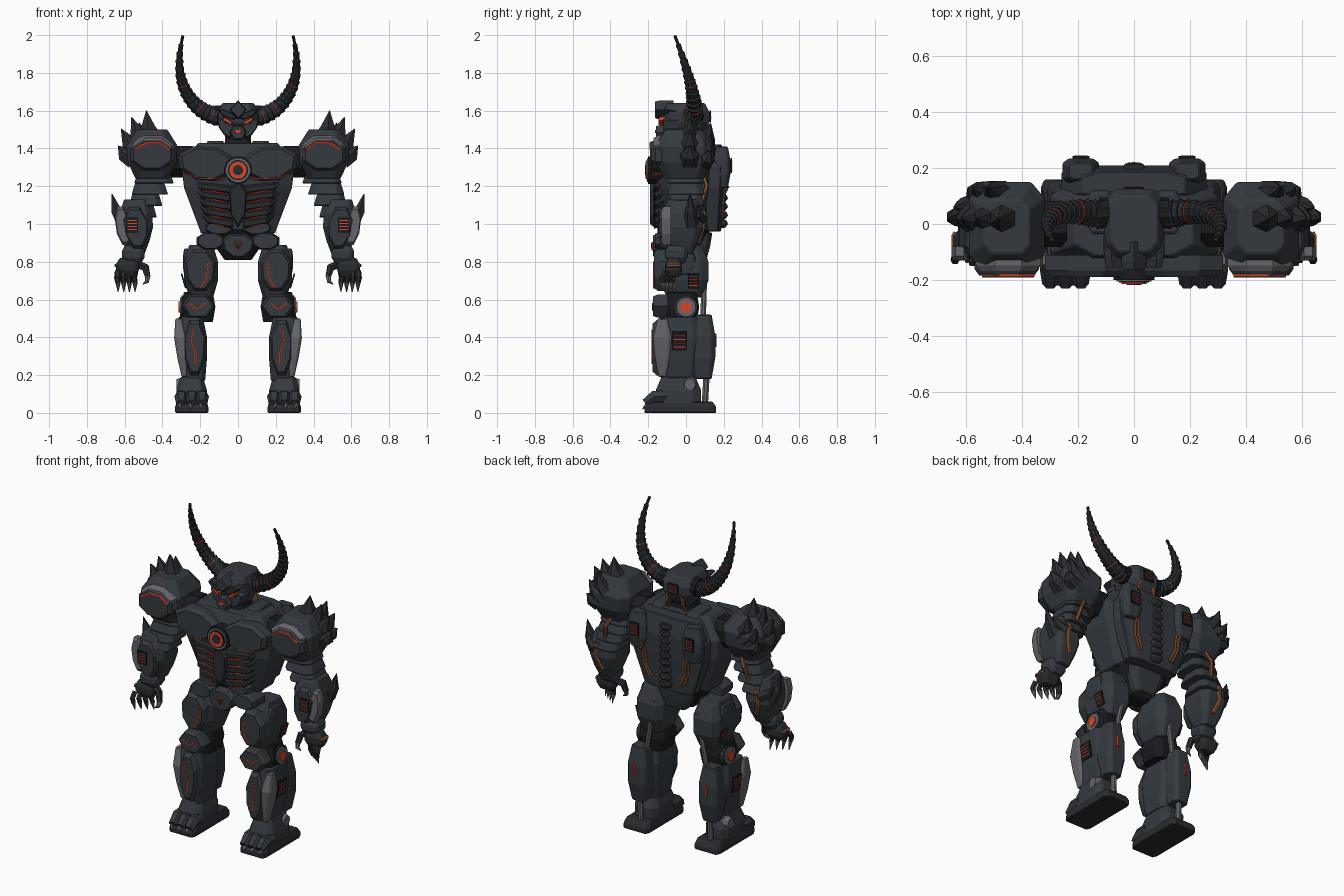
import bpy, bmesh, math
from mathutils import Vector
from mathutils.bvhtree import BVHTree

if "Cube" in bpy.data.objects:
    bpy.data.objects.remove(bpy.data.objects["Cube"], do_unlink=True)

def material(name, *rgb):
    m = bpy.data.materials.new(name)
    m.use_nodes = True
    m.diffuse_color = (*rgb, 1)
    m.node_tree.nodes["Principled BSDF"].inputs["Base Color"].default_value = (*rgb, 1)
    return m

SLATE = material("slate armour", .035, .042, .05)
DARK = material("dark horn", .022, .025, .03)
BLACK = material("black joint", .01, .011, .013)
GREY = material("grey steel", .13, .13, .145)
GLOW = material("ember glow", .7, .06, .02)
COPPER = material("copper hose", .23, .08, .03)
SOLIDS = []
# Section scales from bottom to top, used by block
BARREL, CHEST, RISING, FALLING = (.7, 1, 1, .7), (.65, .8, .95, 1, .7), (.6, 1, .9), (1, .7)

# Skin over a row of loops; parts off the centre line are mirrored
def rings(name, loops, mat):
    bm = bmesh.new()
    rows = [[bm.verts.new(p) for p in loop] for loop in loops]
    bm.faces.new(rows[0])
    bm.faces.new(rows[-1])
    for low, high in zip(rows, rows[1:]):
        for i in range(len(low)):
            bm.faces.new((low[i - 1], low[i], high[i], high[i - 1]))
    bmesh.ops.recalc_face_normals(bm, faces=bm.faces)
    SOLIDS.append(BVHTree.FromBMesh(bm))
    off_centre = sum(v.co.x for v in bm.verts) / len(bm.verts) > .001
    data = bpy.data.meshes.new(name)
    bm.to_mesh(data)
    bm.free()
    data.materials.append(mat)
    part = bpy.data.objects.new(name, data)
    bpy.context.collection.objects.link(part)
    if off_centre:
        part.modifiers.new("mirror", "MIRROR").use_mirror_merge = False
    return part

# Stack of chamfered sections with evenly spaced heights
def block(name, centre, half, mat=SLATE, shape=BARREL, corner=.65, lean=0):
    c = corner
    octagon = [(1, -c), (1, c), (c, 1), (-c, 1), (-1, c), (-1, -c), (-c, -1), (c, -1)]
    (x, y, z), (w, d, h) = centre, half
    loops = []
    for i, s in enumerate(shape):
        up = 2 * i / (len(shape) - 1) - 1
        loops.append([(x + lean * up + w * a * s, y + d * b * s, z + h * up) for a, b in octagon])
    bevel = rings(name, loops, mat).modifiers.new("bevel", "BEVEL")
    bevel.width, bevel.segments = .005, 1

# Raised polygon plate facing the front
def plate(name, x, z, w, h, front, mat=SLATE, sides=8, turn=.5, flare=0, tilt=0, depth=.08, lean=0):
    def loop(y, scale):
        angles = [math.tau * (i + turn) / sides - math.pi / 2 for i in range(sides)]
        uv = [(math.cos(a) * scale, math.sin(a) * scale) for a in angles]
        return [(x + w * u * (1 + flare * v) + lean * v, y, z + h * v + tilt * u) for u, v in uv]
    rings(name, [loop(front + depth, 1), loop(front + depth * .3, 1), loop(front, .85)], mat)

# Round or tapering bar along a path
def sweep(name, pts, radii, mat=SLATE, sides=6):
    pts = [Vector(p) for p in pts]
    radii = radii if isinstance(radii, list) else [radii] * len(pts)
    span = pts[-1] - pts[0]
    least = min(range(3), key=lambda axis: abs(span[axis]))
    ref = Vector([float(axis == least) for axis in range(3)])
    loops = []
    for i, (p, r) in enumerate(zip(pts, radii)):
        along = pts[min(i + 1, len(pts) - 1)] - pts[max(i - 1, 0)]
        u = along.cross(ref).normalized()
        v = along.cross(u).normalized()
        angles = [math.tau * (s + .5) / sides for s in range(sides)]
        loops.append([p + (u * math.cos(a) + v * math.sin(a)) * r for a in angles])
    rings(name, loops, mat)

def spike(name, base, tip, r, mat=DARK):
    middle = Vector(base).lerp(Vector(tip), .5) + Vector((.01, 0, -.01))
    sweep(name, [base, middle, tip], [r, r * .7, .002], mat)

# Point and normal of the surface already built
def project(a, b, view):
    origin, ray = {"front": ((a, -2, b), (0, 1, 0)), "back": ((a, 2, b), (0, -1, 0)),
                   "side": ((2, a, b), (-1, 0, 0))}[view]
    hits = [tree.ray_cast(Vector(origin), Vector(ray)) for tree in SOLIDS]
    return min([h for h in hits if h[0]], key=lambda h: h[3])

# Line laid on the surface
def seam(name, pts, view="front", mat=GLOW, r=.005):
    spots = [Vector(s).lerp(Vector(e), i / 5) for s, e in zip(pts, pts[1:]) for i in range(5)] + [Vector(pts[-1])]
    sweep(name, [project(s.x, s.y, view)[0] for s in spots], r, mat)

# Black grille with glowing slats, facing along the surface normal
def vent(name, a, b, view, w=.03, h=.04):
    spot, normal = project(a, b, view)[:2]
    u = normal.cross(Vector((0, 0, 1))).normalized()
    v = u.cross(normal)
    for part, lift, up, wide, high, mat in [("_frame", .008, 0, w, h, BLACK)] + [
            ("_slat", .01, row * h, w * .8, h * .05, GLOW) for row in (-.6, -.2, .2, .6)]:
        square = [u * wide + v * high, u * wide - v * high, -u * wide - v * high, v * high - u * wide]
        rings(name + part, [[spot + normal * d + v * up + c for c in square] for d in (0, lift)], mat)

# Torso
block("torso", (0, 0, 1.19), (.3, .16, .24), shape=CHEST)
block("neck", (0, 0, 1.43), (.08, .09, .05), BLACK, FALLING)
block("collar", (.12, .04, 1.41), (.06, .1, .03), shape=FALLING)
plate("chest_plate", .17, 1.32, .155, .095, -.19, flare=.1, tilt=.01)
seam("chest_seam", [(.07, 1.24), (.2, 1.24), (.28, 1.27)])
for i in range(5):
    z, x = 1.19 - .045 * i, .25 - .015 * i
    sweep("rib", [(.03, -.15, z - .01), (x * .75, -.145, z + .01), (x, -.09, z + .045)], [.025, .024, .012], DARK)
    sweep("rib_glow", [(.05, -.166, z - .032), (x * .4, -.164, z - .024), (x * .8, -.145, z - .005)], .004, GLOW)
plate("belly_plate", .1, .98, .08, .04, -.15)
plate("sternum", 0, 1.11, .05, .13, -.19, DARK, 6, turn=0, flare=.2)
for r, front, mat in ((.075, .2, BLACK), (.064, .206, GREY), (.054, .21, BLACK), (.046, .214, GLOW), (.027, .218, DARK)):
    sweep("chest_reactor", [(0, -.14, 1.285), (0, -front, 1.285)], r, mat, 16)

# Back
block("back_pack", (0, .14, 1.19), (.26, .07, .23), shape=CHEST)
block("back_pod", (.19, .19, 1.3), (.065, .045, .11))
vent("back_vent", .19, 1.31, "back")
for i in range(9):
    z = 1 + .045 * i
    block("vertebra", (0, .19, z), (.04, .03, .02), DARK, RISING)
    block("vertebra_glow", (0, .21, z), (.008, .012, .006), GLOW)
for x in (.1, .12):
    seam("back_hose", [(x + .04, 1.2), (x + .035, 1.1), (x, 1.02)], "back", COPPER, .009)

# Head
block("head", (0, 0, 1.54), (.105, .125, .1), shape=(.5, .8, 1, 1, .8))
plate("cheek", .06, 1.51, .05, .05, -.12, flare=.3, tilt=.02)
plate("muzzle", 0, 1.485, .045, .045, -.16, sides=6)
plate("mouth", 0, 1.49, .025, .01, -.165, GLOW, 6, depth=.01)
plate("eye", .055, 1.545, .035, .014, -.145, GLOW, 4, tilt=.02)
plate("brow", .055, 1.58, .05, .02, -.155, DARK, 6, tilt=.02, depth=.1)
plate("crown", 0, 1.605, .045, .05, -.165, sides=4, turn=0, depth=.1)
sweep("ear_joint", [(.06, .04, 1.575), (.125, .04, 1.575)], .055, BLACK, 10)
vent("head_vent", 0, 1.57, "back", .035, .03)
sweep("neck_hose", [(.05, .11, 1.53), (.055, .11, 1.48), (.06, .08, 1.42)], .011, COPPER)

# Horns with stepped rings
def horn_point(t):
    return Vector((.1 + .21 * math.sin(2 * t), .03 + .1 * t - .19 * t * t, 1.57 + .43 * t ** 1.7))

horn, radii, steps = [], [], 16
for i in range(steps):
    r = .052 * (1 - i / steps) ** .65
    horn += [horn_point(i / steps), horn_point((i + .85) / steps)]
    radii += [r * .9, r * 1.04]
    if i in (1, 4, 9):
        sweep("horn_glow", [horn_point((i - .06) / steps), horn_point((i + .1) / steps)], r, GLOW, 10)
sweep("horn", horn + [horn_point(1)], radii + [.001], DARK, 10)

# Pelvis
block("pelvis", (0, 0, .89), (.18, .13, .08), BLACK, (.4, .7, 1))
plate("hip_plate", .145, .91, .08, .05, -.165, depth=.12)
plate("groin_plate", 0, .885, .09, .07, -.175, flare=.25, depth=.12)
for size, front, mat in ((.03, .182, GLOW), (.021, .186, DARK)):
    plate("groin_mark", 0, .89, size, size, -front, mat, 3, turn=0, depth=.009)
block("rear_guard", (0, .08, .885), (.13, .06, .07), shape=(.5, .8, 1))

# Legs
block("thigh", (.195, -.01, .75), (.09, .13, .14))
plate("thigh_plate", .2, .755, .085, .12, -.17, flare=.1)
seam("thigh_seam", [(.155, .8), (.165, .71), (.2, .66)])
block("hip_pod", (.27, -.02, .8), (.022, .07, .07))
vent("thigh_vent", .04, .7, "side")
block("knee_block", (.21, -.02, .56), (.09, .09, .08), BLACK, (.85, 1, .85))
plate("knee_plate", .21, .565, .09, .07, -.175, sides=6)
seam("knee_seam", [(.17, .58), (.215, .545), (.26, .58)])
for r, x, mat in ((.062, .3, DARK), (.052, .308, GREY), (.03, .314, GLOW)):
    sweep("knee_disc", [(.2, 0, .56), (x, 0, .56)], r, mat, 14)
block("shin", (.24, -.04, .34), (.08, .125, .17), shape=(.7, .9, 1, .8), lean=.01)
block("calf", (.245, .09, .35), (.065, .065, .17))
plate("shin_plate", .23, .345, .06, .16, -.178, flare=.15)
seam("shin_seam", [(.235, .44), (.245, .38), (.225, .32), (.225, .26)])
block("shin_guard", (.3, -.125, .345), (.033, .05, .155), GREY, (.4, .8, 1, .5), lean=.015)
vent("shin_vent", -.035, .38, "side", .04, .05)
seam("calf_glow", [(.25, .42), (.25, .35)], "back", r=.008)
sweep("ankle_piston", [(.24, .11, .22), (.24, .1, .05)], .018, GREY, 8)
sweep("thigh_piston", [(.15, .1, .82), (.21, .09, .48)], .016, GREY, 8)

# Feet
block("sole", (.245, -.03, .03), (.088, .19, .03), DARK, (1, 1, .9), corner=.85)
block("ankle", (.245, -.04, .12), (.08, .12, .07), shape=(1, 1, .75))
for x in (.19, .245, .3):
    sweep("toe", [(x, -.1, .09), (x, -.17, .085), (x, -.215, .05)], [.035, .036, .028])
    spike("toe_claw", (x, -.185, .08), (x, -.23, .02), .02, GREY)
sweep("ankle_disc", [(.28, .02, .15), (.325, .02, .15)], [.045, .03], GREY, 10)

# Shoulders
sweep("shoulder_joint", [(.24, 0, 1.33), (.42, 0, 1.33)], .09, BLACK, 8)
block("shoulder", (.455, -.01, 1.37), (.135, .16, .13), shape=(.65, .95, 1, .6))
plate("shoulder_rim", .45, 1.385, .125, .09, -.172, GREY)
plate("shoulder_face", .455, 1.365, .125, .088, -.185)
seam("shoulder_glow", [(.36, 1.395), (.41, 1.43), (.48, 1.43), (.54, 1.395)], r=.007)
for i in range(4):
    tip = Vector((.485 + .15 * math.sin(i * .55), .02, 1.6 - .02 * i - .014 * i * i))
    base = Vector((.45 + .035 * i, .02, 1.44 - .03 * i))
    spike("shoulder_spike", base, tip, .065)
    if i:
        spike("rear_spike", base + Vector((-.02, .08, -.01)), tip + Vector((-.04, .11, -.03)), .055)

# Arms
for i in range(4):
    block("upper_arm", (.445 + .022 * i, 0, 1.26 - .06 * i), (.105 - .008 * i, .1, .045), shape=FALLING)
block("forearm", (.54, -.02, .985), (.09, .11, .145), shape=(.5, .8, 1, .95, .7))
plate("forearm_guard", .61, .99, .04, .11, -.13, GREY, lean=.015, depth=.05)
plate("forearm_plate", .54, .98, .07, .12, -.14, flare=.2, depth=.1, lean=.01)
vent("forearm_vent", .56, .995, "front")
seam("forearm_hose", [(.55, 1.07), (.56, .98), (.53, .9)], "back", COPPER, .014)
sweep("arm_hose", [(.42, .08, 1.3), (.48, .11, 1.2), (.5, .08, 1.1)], .012, COPPER)
spike("elbow_spike", (.6, .03, 1), (.668, .02, 1.16), .045)
spike("elbow_spike", (.57, .07, 1.03), (.645, .06, 1.1), .04)

# Hands
block("cuff", (.555, -.05, .84), (.06, .06, .05))
block("palm", (.585, -.065, .77), (.06, .045, .05), DARK)
seam("hand_hose", [(-.1, .78), (-.03, .78)], "side", COPPER, .01)
for i in range(4):
    knuckle = Vector((.545 + .03 * i, -.05 - .02 * i, .75))
    bend, end = knuckle + Vector((.005, -.02, -.035)), knuckle + Vector((0, -.015, -.06))
    sweep("finger", [knuckle, bend, end], [.017, .016, .014], DARK)
    sweep("finger_claw", [end, knuckle + Vector((0, 0, -.11))], [.014, .002], GREY)
sweep("thumb", [(.54, -.05, .79), (.49, -.08, .77), (.478, -.09, .72)], [.024, .022, .017], DARK)
sweep("thumb_claw", [(.478, -.09, .725), (.482, -.1, .695), (.505, -.1, .68)], [.016, .012, .002], GREY)
